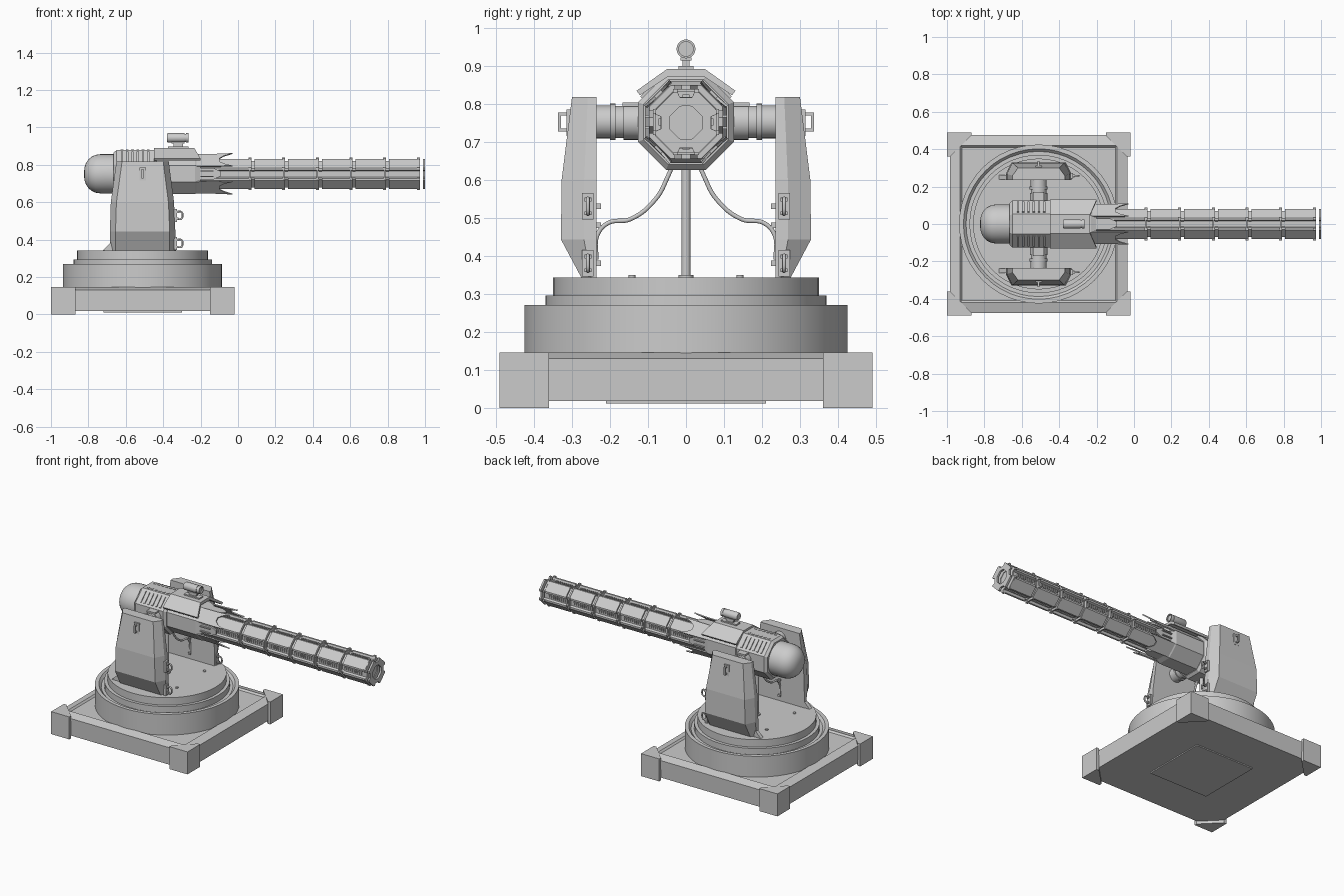
import bpy, bmesh
from math import pi, sin, cos, tan, atan2
from mathutils import Matrix, Vector

if "Cube" in bpy.data.objects:
    bpy.data.objects.remove(bpy.data.objects["Cube"])

CX, ZC = -0.51, 0.752   # turntable centre, gun axis height


def finish(name, bm, smooth=False):
    bmesh.ops.recalc_face_normals(bm, faces=bm.faces)
    me = bpy.data.meshes.new(name)
    bm.to_mesh(me)
    bm.free()
    ob = bpy.data.objects.new(name, me)
    bpy.context.collection.objects.link(ob)
    if smooth:
        bpy.context.view_layer.objects.active = ob
        bpy.ops.object.select_all(action='DESELECT')
        ob.select_set(True)
        bpy.ops.object.shade_smooth_by_angle(angle=0.6)
    return ob


def loft(name, rings, closed=False, smooth=False):
    bm = bmesh.new()
    vs = [[bm.verts.new(p) for p in r] for r in rings]
    n = len(vs[0])
    pairs = list(zip(vs, vs[1:])) + ([(vs[-1], vs[0])] if closed else [])
    for a, b in pairs:
        for i in range(n):
            j = (i + 1) % n
            bm.faces.new((a[i], a[j], b[j], b[i]))
    if not closed:
        bm.faces.new(vs[0])
        bm.faces.new(vs[-1])
    return finish(name, bm, smooth)


def lathe(name, prof, axis, origin, n=40, smooth=True):
    # prof: (radius, distance along axis)
    def pt(r, d, a):
        u, v = r * cos(a), r * sin(a)
        p = {'x': (d, u, v), 'y': (u, d, v), 'z': (u, v, d)}[axis]
        return Vector(p) + Vector(origin)
    return loft(name, [[pt(r, d, 2 * pi * i / n) for i in range(n)] for r, d in prof], smooth=smooth)


def octo(x, a):
    r = a / cos(pi / 8)
    return [(x, r * cos(pi / 8 + i * pi / 4), ZC + r * sin(pi / 8 + i * pi / 4)) for i in range(8)]


def boxes(name, items):
    # items: (centre, size, optional matrix applied afterwards)
    bm = bmesh.new()
    for c, s, *m in items:
        mat = Matrix.Translation(c) @ Matrix.Diagonal((*s, 1))
        bmesh.ops.create_cube(bm, size=1, matrix=(m[0] if m else Matrix()) @ mat)
    return finish(name, bm)


def around(k, n=8, off=0.0):
    return Matrix.Translation((0, 0, ZC)) @ Matrix.Rotation(2 * pi * k / n + off, 4, 'X')


def hose(name, pts, r):
    cu = bpy.data.curves.new(name, 'CURVE')
    cu.dimensions, cu.bevel_depth, cu.bevel_resolution = '3D', r, 3
    cu.resolution_u, cu.use_fill_caps = 8, True
    sp = cu.splines.new('BEZIER')
    sp.bezier_points.add(len(pts) - 1)
    for b, p in zip(sp.bezier_points, pts):
        b.co = p
        b.handle_left_type = b.handle_right_type = 'AUTO'
    ob = bpy.data.objects.new(name, cu)
    bpy.context.collection.objects.link(ob)


# square base with sloped rim, corner caps and underside panel
def square(h, z):
    return [(CX + sx * h, sy * h, z) for sx, sy in ((-1, -1), (1, -1), (1, 1), (-1, 1))]

loft("base_plate", [square(.472, .018), square(.475, .13), square(.42, .146), square(.41, .135)])
boxes("underside_panel", [((CX, 0, .015), (.42, .42, .008))])
corner = [(.49, .49), (.36, .49), (.36, .472), (.472, .36), (.49, .36)]
for i, (sx, sy) in enumerate(((1, 1), (-1, 1), (-1, -1), (1, -1))):
    loft(f"base_corner_{i}", [[(CX + sx * x, sy * y, z) for x, y in corner] for z in (0, .146)])

# turntable
lathe("turntable", [(.425, .12), (.425, .27), (.402, .27), (.388, .255), (.37, .255), (.37, .295),
                    (.35, .295), (.35, .343)], 'z', (CX, 0, 0), 48)
for i, (x, y) in enumerate(((.17, .142), (.17, -.142), (-.17, .142), (-.17, -.142))):
    lathe(f"turntable_bolt_{i}", [(.009, .34), (.009, .35)], 'z', (CX + x, y, 0), 12)

# side arms with trunnions, brackets and handles
for s, side in ((1, "left"), (-1, "right")):
    rings = []
    for z, x0, x1, yo in ((.34, -.685, -.335, .274), (.443, -.685, -.335, .329),
                          (.6, -.68, -.342, .327), (.817, -.65, -.37, .30)):
        yi, c = .236, .03
        ym = yi + .35 * (yo - yi)
        rings.append([(x, s * y, z) for x, y in ((x0, yi), (x1, yi), (x1, ym), (x1 - c, yo),
                                                 (x0 + c, yo), (x0, ym))])
    loft(f"arm_{side}", rings)
    loft(f"arm_gusset_{side}", [[(-.725, s * y, .34), (-.67, s * y, .34), (-.67, s * y, .395)] for y in (.238, .262)])
    lathe(f"trunnion_{side}", [(r, s * d) for r, d in (
        (.047, .11), (.047, .165), (.042, .165), (.042, .185), (.048, .185), (.048, .2),
        (.043, .2), (.043, .24))], 'y', (CX, 0, ZC), 32)
    boxes(f"trunnion_cap_{side}", [((CX, s * .145, ZC + .046), (.06, .045, .01))])
    for z in (.53, .38):
        y = s * .258
        boxes(f"tow_bracket_{side}", [((-.335, y, z), (.016, .03, .07)),
                                      ((-.325, y, z + .018), (.014, .018, .01)),
                                      ((-.325, y, z - .018), (.014, .018, .01))])
        hose(f"tow_ring_{side}", [(-.325, y, z + .02), (-.302, y, z + .018), (-.296, y, z),
                                  (-.302, y, z - .018), (-.325, y, z - .02)], .005)
        boxes(f"hose_clip_{side}", [((CX, s * .231, z - .05 + dz), (.016, .014, .014)) for dz in (0, .05)])
    boxes(f"arm_handle_{side}", [((CX, s * .333, .752), (.01, .008, .05)),
                                 ((CX, s * .32, .773), (.01, .03, .008)),
                                 ((CX, s * .322, .731), (.01, .026, .008)),
                                 ((CX, s * .308, .75), (.035, .012, .07))])
    hose(f"feed_hose_{side}", [(CX, s * y, z) for y, z in (
        (.035, .64), (.047, .61), (.08, .549), (.147, .496), (.205, .486), (.233, .455), (.236, .39))], .006)

# central pipe
lathe("central_pipe", [(.02, .34), (.02, .35), (.012, .35), (.012, .64)], 'z', (CX, 0, 0), 16)

# receiver: rear dome, octagonal block, forward housing
dome = [(.105, -.64), (.105, -.735)] + [(.105 * cos(a) ** .8, -.735 - .088 * sin(a))
                                        for a in (.3, .6, .85, 1.1, 1.3, 1.45, 1.55)]
lathe("rear_dome", dome, 'x', (0, 0, ZC), 32)
loft("receiver_block", [octo(-.665, .113), octo(-.65, .126), octo(-.45, .126), octo(-.435, .112)])
loft("front_housing", [octo(-.45, .108), octo(-.23, .108), octo(-.2, .096)])
boxes("receiver_vents", [((-.62 + .028 * i, 0, .127), (.012, .075, .01), around(k))
                         for k in (1, 7) for i in range(6)])
boxes("receiver_top_ribs", [((-.62 + .028 * i, y, .126), (.014, .012, .006), around(0))
                            for i in range(6) for y in (-.035, .035)])

# hood plate over the housing
hood = [(-.13, .834), (-.05, .891), (.05, .891), (.13, .834), (.121, .822), (.046, .872), (-.046, .872), (-.121, .822)]
loft("hood", [[(-.45, y, z) for y, z in hood],
              [(-.235 if abs(y) < .1 else -.2, y, z) for y, z in hood]])

# sight
boxes("sight_mount", [((-.32, 0, .893), (.11, .04, .012)), ((-.32, 0, .91), (.05, .018, .03)),
                      ((-.32, 0, .917), (.07, .028, .008))])
lathe("sight_tube", [(.021, -.38), (.025, -.374), (.025, -.285), (.022, -.285), (.022, -.278),
                     (.025, -.278), (.025, -.264), (.019, -.264), (.019, -.272)], 'x', (0, 0, .944), 20)

# forked shroud plates on the four diagonals
fork = [(-.26, -.044), (-.12, -.046), (-.03, -.047), (-.075, -.03), (-.1, -.012), (-.1, .012),
        (-.075, .03), (-.03, .047), (-.12, .046), (-.26, .044)]
for k in (1, 3, 5, 7):
    m = around(k)
    loft(f"shroud_plate_{k}", [[m @ Vector((x, t, d + .05 * max(0, x + .12))) for x, t in fork]
                               for d in (.098, .105)])
blade = [(-.24, -.03), (-.13, -.03), (-.09, -.012), (-.09, .012), (-.13, .03), (-.24, .03)]
for k in (0, 2, 4, 6):
    m = around(k)
    loft(f"shroud_strip_{k}", [[m @ Vector((x, t, d)) for x, t in blade] for d in (.085, .097)])
boxes("shroud_slots", [((-.165, t, .101), (.07, .006, .014), around(k)) for k in (2, 6) for t in (-.015, .015)])

# barrel: fluted octagonal segments around a core, with joints, straps and vents
def flute(x, k=1.0):
    a, h, pts = .08, .08 * tan(pi / 8), []
    for q in range(4):
        c, s = cos(q * pi / 2), sin(q * pi / 2)
        for u, v in ((a, -h), (a, -.022), (.066, -.016), (.066, .016), (a, .022), (a, h)):
            pts.append((x, k * (u * c - v * s), ZC - .002 + k * (u * s + v * c)))
    return pts


def bore(x, r=.045):
    out = []
    for _, y, z in flute(x):
        a = atan2(z - ZC + .002, y)
        out.append((x, r * cos(a), ZC - .002 + r * sin(a)))
    return out


lathe("barrel_core", [(.0455, -.25), (.0455, .95)], 'x', (0, 0, ZC - .002), 32)
loft("barrel_joints", [flute(-.22, .88), flute(.96, .88)])
joints = [.08 + .18 * i for i in range(6)]
starts, vents, clips = [-.21] + [j + .008 for j in joints], [], []
for i, (x0, j) in enumerate(zip(starts, joints + [1.0])):
    x1 = j - .008 if i < 6 else 1.0
    loft(f"barrel_segment_{i}", [bore(x0), flute(x0), flute(x1), bore(x1)], closed=True)
    if i < 6:
        loft(f"barrel_strap_{i}", [octo(x1 - .012, .0815), octo(x1 - .004, .0815)] if i < 5 else
             [flute(x1 - .012, 1.02), flute(x1 - .004, 1.02)])
        clips += [((x1 - .008, t, .081), (.016, .012, .012), around(k)) for k in range(0, 8, 2) for t in (-.028, .028)]
        n = int((x1 - x0 - .03) / .014)
        vents += [((x0 + .015 + .014 * v, 0, .066), (.007, .018, .012), around(k))
                  for k in range(0, 8, 2) for v in range(n)]
boxes("barrel_vents", vents)
boxes("barrel_clips", clips)
